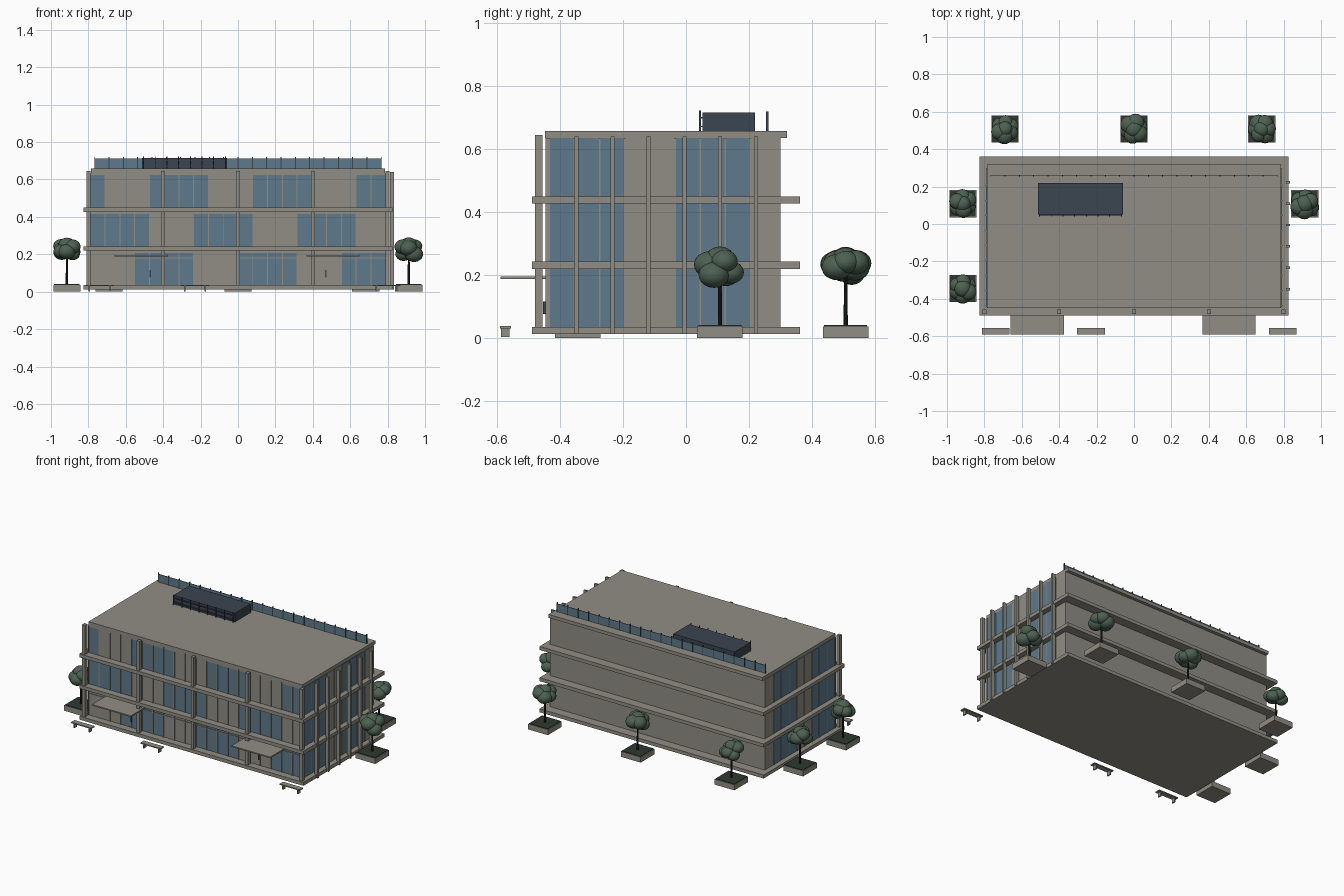
import bpy, bmesh, math, random
from mathutils import Matrix, Vector

random.seed(4)
cube = bpy.data.objects.get("Cube")
if cube:
    bpy.data.objects.remove(cube)


def material(name, rgb):
    m = bpy.data.materials.new(name)
    m.use_nodes = True
    m.diffuse_color = (*rgb, 1)
    m.node_tree.nodes["Principled BSDF"].inputs["Base Color"].default_value = (*rgb, 1)
    return m


concrete = material("warm grey concrete", (0.28, 0.27, 0.23))
glass = material("blue glass", (0.115, 0.195, 0.26))
slate = material("dark slate metal", (0.043, 0.058, 0.08))
leaf = material("foliage green", (0.075, 0.12, 0.085))
bark = material("dark bark", (0.014, 0.02, 0.016))
soil = material("dark soil", (0.028, 0.04, 0.03))


def finish(name, bm, mat):
    mesh = bpy.data.meshes.new(name)
    bm.to_mesh(mesh)
    bm.free()
    mesh.materials.append(mat)
    obj = bpy.data.objects.new(name, mesh)
    bpy.context.scene.collection.objects.link(obj)
    return obj


def boxes(name, mat, spans):
    """One object from boxes given as ((x0, x1), (y0, y1), (z0, z1))."""
    bm = bmesh.new()
    for span in spans:
        mid = Vector([(a + b) / 2 for a, b in span])
        size = Vector([b - a for a, b in span])
        bmesh.ops.create_cube(bm, size=1, matrix=Matrix.Translation(mid) @ Matrix.Diagonal(size).to_4x4())
    return finish(name, bm, mat)


def around(c, w):
    return (c - w / 2, c + w / 2)


# Floor slabs and roof
slab_x, slab_y = (-0.825, 0.825), (-0.49, 0.362)
for name, z in (("ground_slab", 0.012), ("first_floor_slab", 0.219), ("second_floor_slab", 0.427)):
    boxes(name, concrete, [(slab_x, slab_y, (z, z + 0.023))])
boxes("roof_slab", concrete, [((-0.787, 0.787), (-0.448, 0.322), (0.636, 0.658))])

# Storeys: glazed front and ends, plain back wall
storeys = [(0.035, 0.219), (0.242, 0.427), (0.45, 0.636)]
step_x, step_y = 0.079, 0.08
first_x, first_y = -0.79, -0.435
for f, z in enumerate(storeys):
    panes, solids, bars = [], [], []
    for i in range(20):
        x = first_x + i * step_x
        target = panes if (i + 3 * f + 4) % 7 < 4 else solids
        target.append(((x, x + step_x), (-0.442, -0.432), z))
    bars += [(around(first_x + i * step_x, 0.005), (-0.447, -0.436), z) for i in range(21)]
    for side in (-1, 1):
        outer = tuple(sorted((side * 0.78, side * 0.79)))
        bar_x = tuple(sorted((side * 0.782, side * 0.793)))
        for i in range(9):
            y = first_y + i * step_y
            target = panes if i % 5 < 3 else solids
            target.append((outer, (y, y + step_y), z))
            bars.append((bar_x, around(y, 0.005), z))
    bars.append(((-0.79, 0.79), (-0.445, -0.436), (z[1] - 0.012, z[1])))
    level = ("ground", "middle", "upper")[f]
    boxes(level + "_window_panes", glass, panes)
    boxes(level + "_wall_panels", concrete, solids)
    boxes(level + "_mullions", concrete, bars)
    boxes(level + "_back_wall", concrete, [((-0.79, 0.79), (0.283, 0.3), z)])
boxes("ground_transom", concrete, [((-0.79, 0.79), (-0.446, -0.436), (0.177, 0.182))])

# Front columns and side fins
boxes("front_columns", concrete, [(around(x * 0.4, 0.021), (-0.481, -0.457), (0.012, 0.645))
                                  for x in range(-2, 3)])
boxes("side_fins", concrete, [((0.812, 0.835), around(-0.348 + i * 0.1142, 0.013), (0.012, 0.64))
                              for i in range(6)])

# Entrance canopies and door handles
boxes("entrance_canopies", concrete, [(around(x, 0.285), (-0.59, -0.44), (0.187, 0.195))
                                      for x in (-0.518, 0.508)])
boxes("door_handles", slate, [(around(x, 0.006), (-0.455, -0.446), (0.075, 0.115))
                              for x in (-0.47, 0.47)])

# Rooftop plant room with louvre posts
boxes("plant_room", slate, [((-0.512, -0.06), (0.052, 0.22), (0.658, 0.716))])
boxes("plant_room_posts", slate, [(around(-0.505 + i * 0.0625, 0.005), (0.041, 0.047), (0.658, 0.723))
                                  for i in range(8)])
boxes("plant_room_rails", slate, [((-0.507, -0.064), (0.045, 0.053), around(z, 0.004))
                                  for z in (0.672, 0.7)])

# Glass railing along the back of the roof
boxes("railing_glass", glass, [((-0.768, 0.768), (0.256, 0.26), (0.658, 0.711))])
boxes("railing_posts", slate, [(around(-0.766 + i * 0.0766, 0.005), (0.254, 0.262), (0.658, 0.72))
                               for i in range(21)])

# Benches
seats, legs = [], []
for x in (-0.74, -0.23, 0.795):
    seats.append((around(x, 0.148), (-0.592, -0.556), (0.03, 0.037)))
    legs += [(around(x + s * 0.055, 0.008), (-0.588, -0.562), (0.002, 0.03)) for s in (-1, 1)]
boxes("bench_seats", concrete, seats)
boxes("bench_legs", concrete, legs)


# Trees in square planters
def tree(n, x, y):
    boxes(f"planter_{n}", concrete, [(around(x, 0.145), around(y, 0.145), (0, 0.036))])
    boxes(f"planter_soil_{n}", soil, [(around(x, 0.137), around(y, 0.137), (0.03, 0.04))])
    bm = bmesh.new()
    bmesh.ops.create_cone(bm, cap_ends=True, segments=10, radius1=0.007, radius2=0.005, depth=0.17,
                          matrix=Matrix.Translation((x, y, 0.12)))
    finish(f"trunk_{n}", bm, bark)
    bm = bmesh.new()
    turn = random.uniform(0, math.tau)
    for i in range(7):
        a = turn + i * math.tau / 6
        spread = 0.034 if i < 6 else 0
        r = random.uniform(0.037, 0.047)
        pos = Vector((x + spread * math.cos(a), y + spread * math.sin(a),
                      0.25 if i == 6 else random.uniform(0.2, 0.245)))
        bmesh.ops.create_icosphere(bm, subdivisions=3, radius=r,
                                   matrix=Matrix.Translation(pos) @ Matrix.Diagonal((1.05, 1.05, 0.9, 1)))
    for face in bm.faces:
        face.smooth = True
    finish(f"crown_{n}", bm, leaf)


for n, (x, y) in enumerate([(-0.69, 0.508), (0, 0.508), (0.683, 0.508),
                            (-0.915, 0.108), (-0.915, -0.345), (0.913, 0.108)], 1):
    tree(n, x, y)
